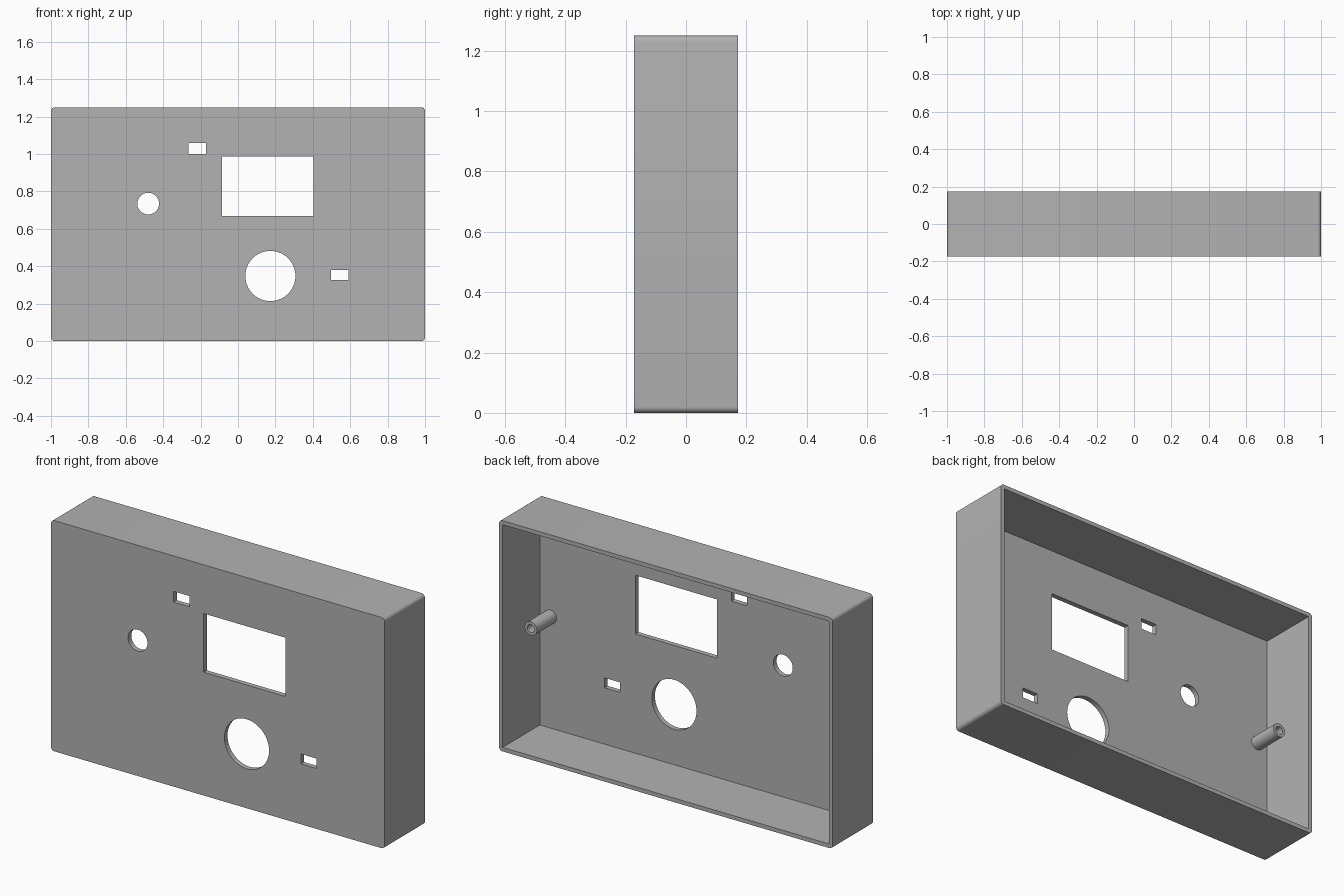
import bpy
import math

old = bpy.data.objects.get("Cube")
if old:
    bpy.data.objects.remove(old, do_unlink=True)

WIDTH, DEPTH, HEIGHT = 2.0, 0.345, 1.25
WALL, PANEL = 0.022, 0.027
FRONT = -DEPTH / 2
INNER = FRONT + PANEL

grey = bpy.data.materials.new("plain grey")
grey.use_nodes = True
colour = (0.448, 0.448, 0.448, 1)
grey.diffuse_color = colour
grey.node_tree.nodes["Principled BSDF"].inputs["Base Color"].default_value = colour


def box(name, x0, x1, y0, y1, z0, z1):
    bpy.ops.mesh.primitive_cube_add(
        size=1, location=((x0 + x1) / 2, (y0 + y1) / 2, (z0 + z1) / 2))
    ob = bpy.context.object
    ob.name = name
    ob.scale = (x1 - x0, y1 - y0, z1 - z0)
    bpy.ops.object.transform_apply(location=False, rotation=False, scale=True)
    return ob


def rod(name, x, z, radius, y0, y1, sides=48):
    bpy.ops.mesh.primitive_cylinder_add(
        vertices=sides, radius=radius, depth=y1 - y0,
        location=(x, (y0 + y1) / 2, z), rotation=(math.pi / 2, 0, 0))
    ob = bpy.context.object
    ob.name = name
    return ob


def apply_modifier(ob, mod):
    bpy.context.view_layer.objects.active = ob
    bpy.ops.object.modifier_apply(modifier=mod.name)


def cut(ob, cutter):
    mod = ob.modifiers.new("cut", 'BOOLEAN')
    mod.operation = 'DIFFERENCE'
    mod.solver = 'EXACT'
    mod.object = cutter
    apply_modifier(ob, mod)
    bpy.data.objects.remove(cutter, do_unlink=True)


def finish(ob):
    ob.data.materials.clear()
    ob.data.materials.append(grey)
    bpy.ops.object.select_all(action='DESELECT')
    ob.select_set(True)
    bpy.context.view_layer.objects.active = ob
    bpy.ops.object.shade_smooth_by_angle(angle=math.radians(30))


# Outer shell, with only the four edges running front to back rounded
shell = box("enclosure_shell", -WIDTH / 2, WIDTH / 2, FRONT, -FRONT, 0, HEIGHT)
weights = shell.data.attributes.new("bevel_weight_edge", 'FLOAT', 'EDGE')
for edge in shell.data.edges:
    a, b = (shell.data.vertices[i].co for i in edge.vertices)
    weights.data[edge.index].value = 1.0 if abs(a.y - b.y) > 0.1 else 0.0
bevel = shell.modifiers.new("corner_rounding", 'BEVEL')
bevel.limit_method = 'WEIGHT'
bevel.width = 0.02
bevel.segments = 6
apply_modifier(shell, bevel)

# Hollow interior, open at the back
cut(shell, box("cavity", WALL - 1, 1 - WALL, INNER, 0.3, WALL, HEIGHT - WALL))

# Screen window and the two small slots
for x0, x1, z0, z1 in ((-0.085, 0.405, 0.668, 0.986),
                       (-0.265, -0.17, 1.0, 1.058),
                       (0.498, 0.59, 0.327, 0.381)):
    cut(shell, box("window", x0, x1, -0.3, 0, z0, z1))

# Round openings
for x, z, radius in ((-0.48, 0.735, 0.058), (0.173, 0.348, 0.134)):
    cut(shell, rod("round_hole", x, z, radius, -0.3, 0, 64))
finish(shell)

# Hollow screw posts standing on the inside of the front panel
for side, x in (("left", 0.915), ("right", -0.915)):
    post = rod(side + "_screw_post", x, 0.625, 0.037, INNER - 0.005, 0.022)
    cut(post, rod("screw_bore", x, 0.625, 0.021, INNER, 0.1, 32))
    finish(post)
